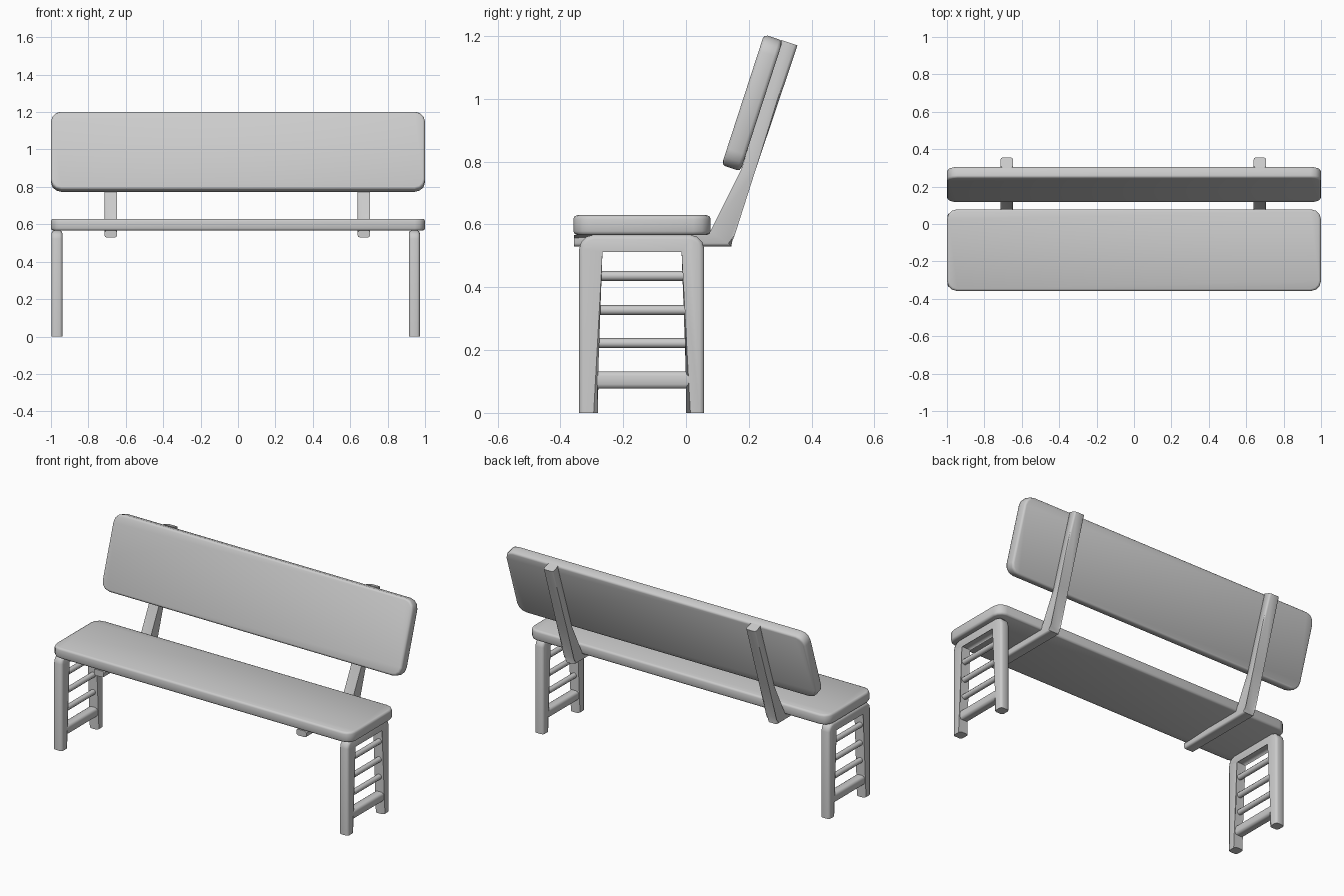
import bpy, bmesh
from math import radians, sin, cos, pi
from mathutils import Matrix, Vector

if "Cube" in bpy.data.objects:
    bpy.data.objects.remove(bpy.data.objects["Cube"])

GREY = (0.6, 0.6, 0.6, 1)
grey = bpy.data.materials.new("light grey")
grey.use_nodes = True
grey.diffuse_color = GREY
grey.node_tree.nodes["Principled BSDF"].inputs["Base Color"].default_value = GREY


def finish(name, bm):
    bmesh.ops.recalc_face_normals(bm, faces=bm.faces)
    mesh = bpy.data.meshes.new(name)
    bm.to_mesh(mesh)
    bm.free()
    mesh.materials.append(grey)
    obj = bpy.data.objects.new(name, mesh)
    bpy.context.collection.objects.link(obj)
    bpy.ops.object.select_all(action="DESELECT")
    obj.select_set(True)
    bpy.context.view_layer.objects.active = obj
    bpy.ops.object.shade_smooth_by_angle(angle=radians(50))
    return obj


def board(name, matrix):
    """Long plank with rounded corners and a softened rim."""
    bm = bmesh.new()
    bmesh.ops.create_cube(bm, size=1, matrix=Matrix.Diagonal((2, 0.437, 0.063, 1)))
    corners = [e for e in bm.edges if abs(e.verts[0].co.z - e.verts[1].co.z) > 0.01]
    bmesh.ops.bevel(bm, geom=corners, offset=0.055, segments=3, profile=0.5, affect="EDGES")
    rim = [e for e in bm.edges if abs(e.verts[0].co.z - e.verts[1].co.z) < 0.01]
    bmesh.ops.bevel(bm, geom=rim, offset=0.012, segments=2, profile=0.5, affect="EDGES")
    bm.transform(matrix)
    return finish(name, bm)


def side_profile(name, points, x, width, bevel, ends):
    """Side outline (y, z) extruded across x; long edges softened, cut ends left square."""
    bm = bmesh.new()
    left = [bm.verts.new((x - width / 2, y, z)) for y, z in points]
    right = [bm.verts.new((x + width / 2, y, z)) for y, z in points]
    n = len(points)
    bm.faces.new(left)
    bm.faces.new(right)
    for i in range(n):
        j = (i + 1) % n
        bm.faces.new((left[i], left[j], right[j], right[i]))
    soft = [bm.edges.get((s[i], s[(i + 1) % n]))
            for s in (left, right) for i in range(n) if i not in ends]
    bmesh.ops.bevel(bm, geom=soft, offset=bevel, segments=2, profile=0.5, affect="EDGES")
    return finish(name, bm)


def rung(name, x, z):
    bm = bmesh.new()
    place = Matrix.Translation((x, -0.14, z)) @ Matrix.Rotation(pi / 2, 4, "X")
    bmesh.ops.create_cone(bm, cap_ends=True, segments=10, radius1=0.016, radius2=0.016,
                          depth=0.3, matrix=place)
    return finish(name, bm)


def arc(cy, cz, r, start, stop):
    return [(cy + r * cos(radians(start + (stop - start) * t / 3)),
             cz + r * sin(radians(start + (stop - start) * t / 3))) for t in range(4)]


# Seat and leaning backrest
board("seat", Matrix.Translation((0, -0.14, 0.598)))
tilt = Matrix.Rotation(radians(72), 4, "X")
middle = Vector((0, 0.181, 0.997)) + tilt.to_3x3() @ Vector((0, 0, -0.0315))
board("backrest", Matrix.Translation(middle) @ tilt)

# Bent supports running under the seat and up behind the backrest
support = [(-0.357, 0.53), (0.145, 0.53), (0.145, 0.567), (0.222, 0.775),
           (0.355, 1.17), (0.302, 1.188), (0.176, 0.775), (0.083, 0.567), (-0.357, 0.567)]
for side, x in (("right", -0.68), ("left", 0.673)):
    side_profile(side + "_support", support, x, 0.066, 0.01, (4, 8))

# End frames: arched legs, stretcher and three rungs
arch = ([(-0.34, 0)] + arc(-0.295, 0.522, 0.045, 180, 90) + arc(0.013, 0.522, 0.045, 90, 0)
        + [(0.058, 0), (0, 0), (0, 0.526), (-0.28, 0.526), (-0.28, 0)])
stretcher = [(-0.3, 0.077), (0.02, 0.077), (0.02, 0.132), (-0.3, 0.132)]
for side, x in (("right", -0.968), ("left", 0.943)):
    side_profile(side + "_leg_frame", arch, x, 0.058, 0.014, (9, 13))
    side_profile(side + "_stretcher", stretcher, x, 0.054, 0.014, (1, 3))
    for k, z in enumerate((0.222, 0.327, 0.436)):
        rung(f"{side}_rung_{k + 1}", x, z)
